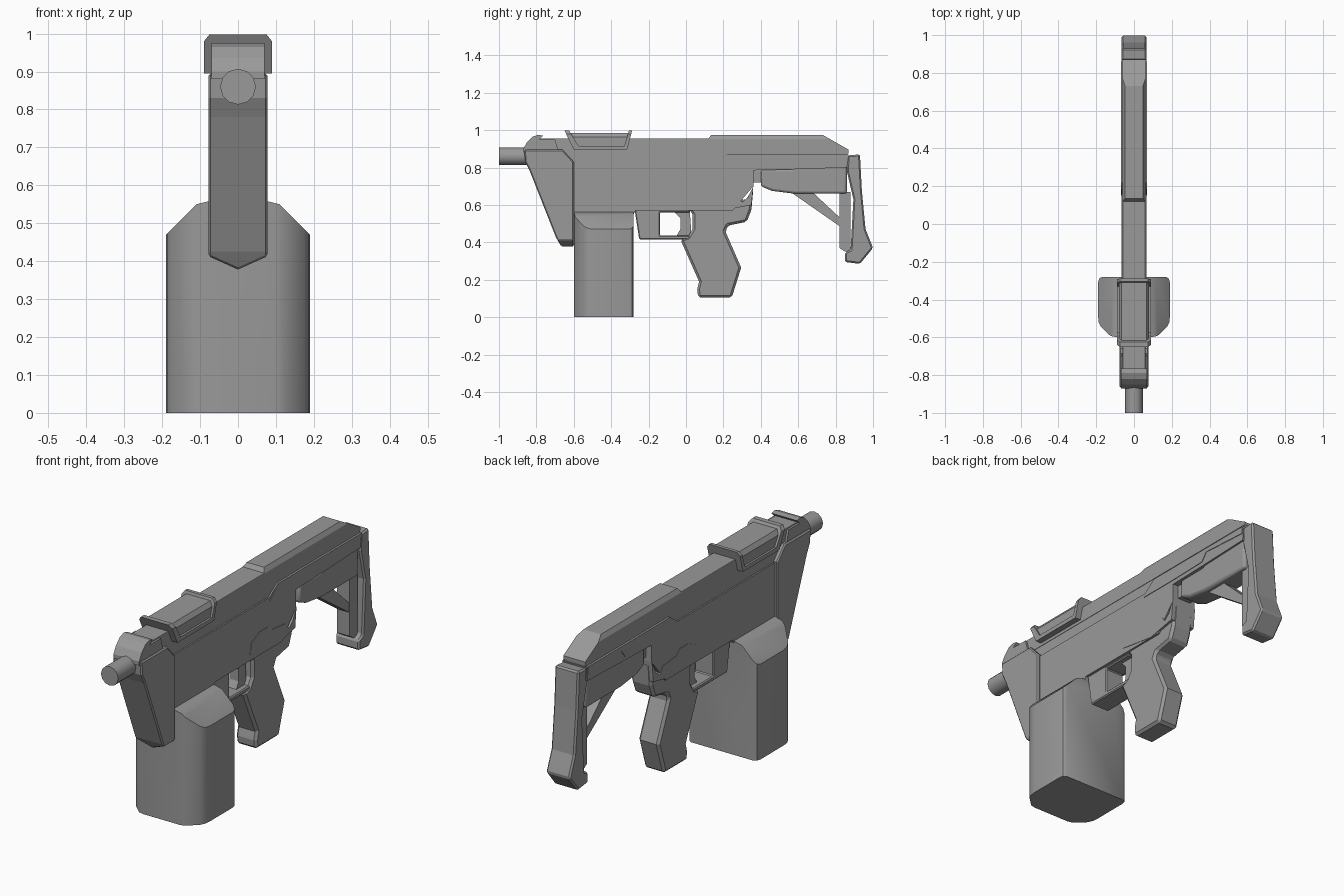
import bpy, bmesh, math
from mathutils import Vector

cube = bpy.data.objects.get("Cube")
if cube:
    bpy.data.objects.remove(cube)

gray = bpy.data.materials.new("gunmetal_gray")
gray.use_nodes = True
colour = (0.32, 0.32, 0.32, 1)
gray.diffuse_color = colour
gray.node_tree.nodes["Principled BSDF"].inputs["Base Color"].default_value = colour


def finish(name, bm, bevel=0, segments=1, smooth=False):
    bmesh.ops.recalc_face_normals(bm, faces=bm.faces)
    mesh = bpy.data.meshes.new(name)
    bm.to_mesh(mesh)
    bm.free()
    mesh.materials.append(gray)
    ob = bpy.data.objects.new(name, mesh)
    bpy.context.collection.objects.link(ob)
    if bevel:
        mod = ob.modifiers.new("edge_bevel", 'BEVEL')
        mod.width, mod.segments = bevel, segments
        mod.limit_method = 'ANGLE'
        mod.angle_limit = math.radians(50)
    if smooth:
        bpy.ops.object.select_all(action='DESELECT')
        bpy.context.view_layer.objects.active = ob
        ob.select_set(True)
        bpy.ops.object.shade_smooth_by_angle(angle=math.radians(35))
    return ob


def prism(points, start, depth):
    """Extrude a closed outline along the vector depth."""
    bm = bmesh.new()
    face = bm.faces.new([bm.verts.new(start(a, b)) for a, b in points])
    new = bmesh.ops.extrude_face_region(bm, geom=[face])["geom"]
    bmesh.ops.translate(bm, vec=depth, verts=[v for v in new if isinstance(v, bmesh.types.BMVert)])
    bmesh.ops.recalc_face_normals(bm, faces=bm.faces)
    return bm


def side_prism(points, half):
    return prism(points, lambda y, z: (-half, y, z), (2 * half, 0, 0))


def cut_both(bm, x, y, z, nx, nz):
    """Trim a part with a slanted plane, mirrored left and right."""
    for s in (-1, 1):
        geom = bm.verts[:] + bm.edges[:] + bm.faces[:]
        cut = bmesh.ops.bisect_plane(bm, geom=geom, plane_co=(s * x, y, z),
                                     plane_no=Vector((s * nx, 0, nz)).normalized(), clear_outer=True)
        edges = [e for e in cut["geom_cut"] if isinstance(e, bmesh.types.BMEdge)]
        bmesh.ops.holes_fill(bm, edges=edges, sides=0)
    return bm


def part(name, points, half, bevel=0, segments=1):
    return finish(name, side_prism(points, half), bevel, segments, segments > 1)


# Receiver: main body, recessed shoulder and narrower top cover
part("receiver", [(-.61, .55), (-.28, .55), (-.27, .57), (.25, .57), (.36, .70), (.36, .785),
                  (.56, .79), (.86, .80), (.87, .87), (.22, .87), (.155, .825), (-.61, .825)], .065)
part("receiver_shoulder", [(-.8, .80), (.86, .82), (.87, .895), (.76, .94), (.14, .94),
                           (.11, .895), (-.8, .895)], .058)
part("side_rail", [(.15, .805), (.22, .87), (.86, .87), (.86, .835), (.60, .85),
                   (.57, .81), (.36, .805)], .068)
cover = side_prism([(-.84, .88), (-.80, .955), (.12, .955), (.135, .975), (.73, .975),
                    (.87, .895), (.87, .88)], .06)
finish("top_cover", cut_both(cover, .05, 0, .97, 1, .6))

# Front end: nose block, tapering cowl with a pointed underside, barrel
part("nose_block", [(-.87, .88), (-.87, .90), (-.85, .935), (-.82, .965), (-.79, .975),
                    (-.765, .97), (-.785, .95), (-.70, .95), (-.68, .88)], .07)
cowl = side_prism([(-.865, .895), (-.86, .83), (-.835, .78), (-.695, .425), (-.665, .375),
                   (-.60, .375), (-.60, .83), (-.66, .895)], .078)
finish("front_cowl", cut_both(cowl, 0, 0, .378, .45, -1), .006)
barrel = [(.047 * math.cos(math.tau * i / 12), .86 + .047 * math.sin(math.tau * i / 12)) for i in range(12)]
finish("barrel", prism(barrel, lambda x, z: (x, -1, z), (0, .2, 0)), smooth=True)

# Raised sight housing with a rim along its front, rear and lower edges
housing = side_prism([(-.64, .985), (-.59, .905), (-.32, .905), (-.30, .985)], .08)
finish("sight_housing", cut_both(housing, .065, 0, .985, 1, .7))
rims = {"front": [(-.65, .998), (-.60, .895), (-.575, .915), (-.625, .998)],
        "rear": [(-.305, .998), (-.33, .915), (-.315, .895), (-.288, .998)],
        "lower": [(-.60, .895), (-.315, .895), (-.325, .915), (-.58, .915)]}
for side, outline in rims.items():
    finish("sight_rim_" + side, cut_both(side_prism(outline, .09), .075, 0, .998, 1, .8))

# Magazine: rounded plan with sloped shoulders
half_plan = [(.10, -.598), (.125, -.592), (.175, -.545), (.187, -.52), (.19, -.49),
             (.19, -.31), (.185, -.29), (.17, -.28)]
plan = half_plan + [(-x, y) for x, y in reversed(half_plan)]
magazine = prism(plan, lambda x, y: (x, y, 0), (0, 0, .565))
cut_both(magazine, .19, 0, .47, 1, 1)
finish("magazine", cut_both(magazine, .11, 0, .55, .25, 1), smooth=True)

# Trigger guard, trigger and grip
part("trigger_guard", [(-.28, .61), (-.25, .415), (.02, .415), (.02, .437), (-.14, .437),
                       (-.14, .56), (.02, .56), (.02, .64)], .052, .005)
part("trigger", [(-.07, .57), (.02, .57), (.03, .43), (-.05, .435), (-.03, .47), (-.03, .53)], .025)
part("grip", [(-.03, .415), (.07, .19), (.06, .15), (.065, .105), (.245, .105), (.295, .265),
              (.21, .46), (.225, .49), (.325, .51), (.35, .575), (.36, .69), (.315, .62),
              (.275, .65), (.17, .66), (.14, .685), (.075, .685), (.01, .655), (0, .60),
              (.035, .55), (.035, .47), (.01, .43)], .056, .012)
part("grip_collar", [(0, .60), (.01, .655), (.075, .685), (.14, .685), (.17, .66), (.275, .65),
                     (.30, .615), (.33, .64), (.36, .70), (.35, .60), (.2, .57)], .067)

# Stock: hinge, arm, brace and shoulder pad
part("stock_hinge", [(.34, .72), (.42, .72), (.42, .785), (.34, .785)], .035)
part("stock_arm", [(.40, .79), (.40, .70), (.46, .675), (.58, .66), (.86, .66), (.86, .84),
                   (.60, .85), (.56, .79)], .056, .012, 2)
part("stock_brace", [(.565, .665), (.68, .665), (.82, .525), (.82, .36), (.865, .345),
                     (.875, .67), (.82, .67), (.82, .525), (.81, .50)][:2] +
     [(.83, .525), (.83, .48)], .03)
part("stock_upright", [(.82, .67), (.82, .37), (.85, .35), (.88, .35), (.88, .67)], .035)
part("shoulder_pad", [(.865, .865), (.93, .87), (.94, .68), (.96, .47), (1, .37), (.93, .285),
                      (.85, .295), (.85, .345), (.88, .36), (.895, .63), (.86, .78)], .065, .008)
